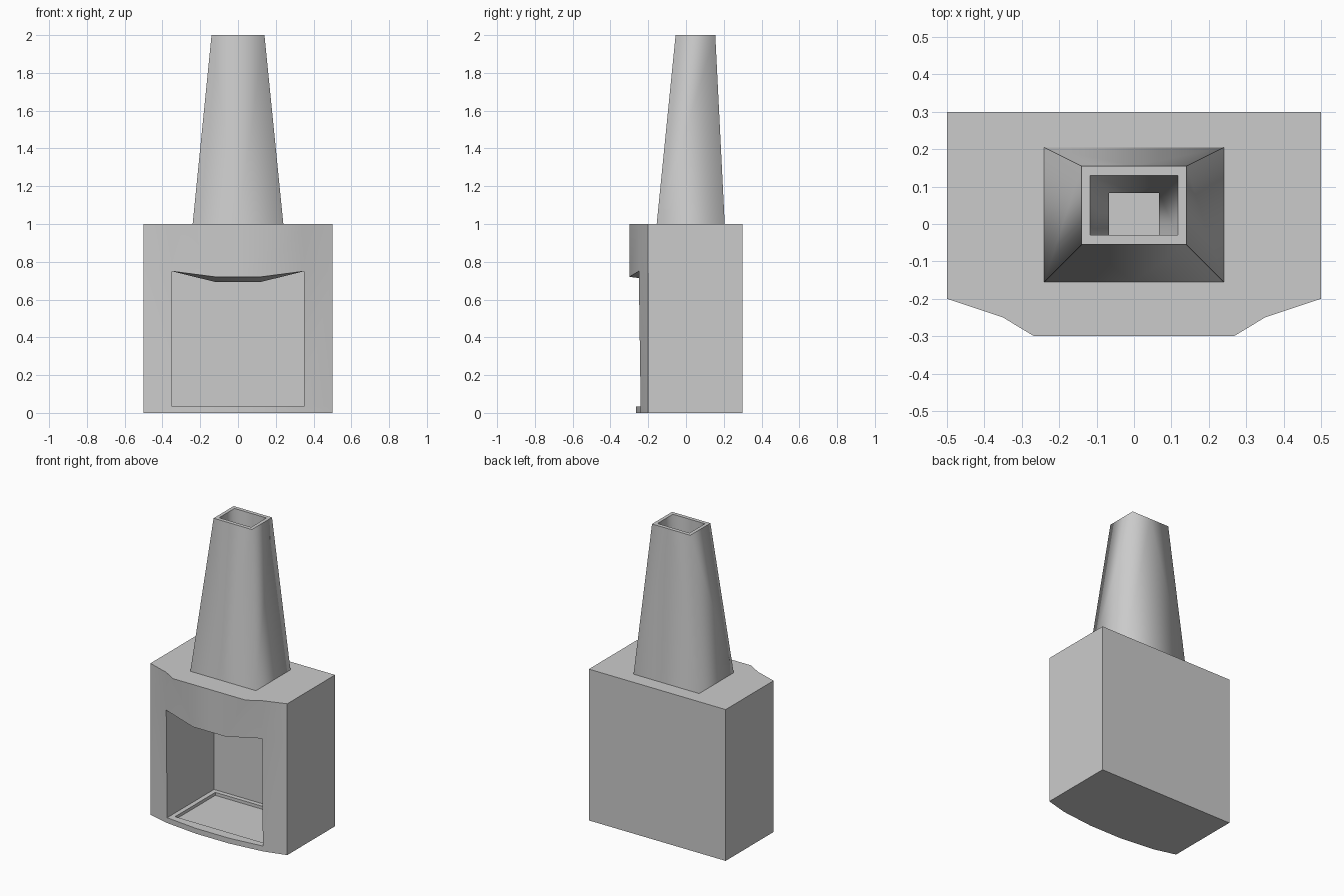
import bpy, bmesh, math

if "Cube" in bpy.data.objects:
    bpy.data.objects.remove(bpy.data.objects["Cube"])


def build(name, half_faces):
    """Make a mesh from right-half faces, mirrored across x = 0."""
    bm = bmesh.new()
    for pts in half_faces:
        for s in (1, -1):
            bm.faces.new([bm.verts.new((s * x, y, z)) for x, y, z in pts])
    bmesh.ops.remove_doubles(bm, verts=bm.verts, dist=0.0005)
    bmesh.ops.recalc_face_normals(bm, faces=bm.faces)
    for f in bm.faces:
        f.smooth = True
    mesh = bpy.data.meshes.new(name)
    bm.to_mesh(mesh)
    bm.free()
    ob = bpy.data.objects.new(name, mesh)
    bpy.context.collection.objects.link(ob)
    return ob


def ring(x, y0, y1, z):
    """Right half of a rectangle, front centre to back centre."""
    return [(0, y0, z), (x, y0, z), (x, y1, z), (0, y1, z)]


def bridge(a, b):
    """Quads between two point rows (repeated points give triangles)."""
    faces = []
    for i in range(len(a) - 1):
        pts = list(dict.fromkeys([a[i], a[i + 1], b[i + 1], b[i]]))
        faces.append(pts)
    return faces


# front surface rows, centre to outer edge, from ground to top
SILL, HEAD = 0.035, 0.75
bottom = [(0, -.265, 0), (.12, -.265, 0), (.35, -.24, 0), (.5, -.2, 0)]
sill = [(x, y, SILL) for x, y, z in bottom]
head = [(0, -.3, .72), (.12, -.3, .72), (.35, -.25, HEAD), (.5, -.2, HEAD)]
top = [(0, -.3, 1), (.267, -.3, 1), (.35, -.25, 1), (.5, -.2, 1)]

faces = bridge(bottom, sill) + bridge(head, top)
faces += bridge(sill[2:], head[2:])                      # jambs

# sides, back, base and top with an opening for the chimney
faces += [
    [bottom[3], sill[3], head[3], top[3], (.5, .3, 1), (.5, .3, 0)],
    [(0, .3, 0), (.5, .3, 0), (.5, .3, 1), (0, .3, 1)],
    bottom + [(.5, .3, 0), (0, .3, 0)],
    top + [(.5, .3, 1), (0, .3, 1)] + ring(.24, -.155, .205, 1)[::-1],
]

# firebox: walls, floor rim, recessed floor
BACK = .25
fb, fbc = (.35, BACK, SILL), (0, BACK, SILL)
cb, cbc = (.35, BACK, HEAD), (0, BACK, HEAD)
rim = ring(.32, -.2, .22, SILL)
pan = ring(.32, -.2, .22, .015)
faces += [[sill[2], fb, cb, head[2]], [fb, fbc, cbc, cb],
          [sill[0], sill[1], sill[2], rim[1], rim[0]],
          [sill[2], fb, rim[2], rim[1]], [fb, fbc, rim[3], rim[2]], pan]
faces += bridge(rim, pan)

# funnel-shaped firebox ceiling dropping to the flue mouth
mouth = ring(.12, -.08, .135, .693)
faces += bridge([head[0], head[1], head[2], cb, cbc],
                [mouth[0], mouth[1], mouth[1], mouth[2], mouth[3]])

body = build("fireplace_body", faces)
bpy.context.view_layer.objects.active = body
body.select_set(True)
bpy.ops.object.shade_smooth_by_angle(angle=math.radians(40))

# chimney: tapered stack, rim, narrowing flue and its lip
rows = [ring(.24, -.155, .205, 1), ring(.14, -.055, .155, 2),
        ring(.117, -.03, .13, 2), ring(.067, -.03, .083, .70), mouth]
stack = []
for a, b in zip(rows, rows[1:]):
    stack += bridge(a, b)
chimney = build("chimney", stack)

# horizontal edges stay crisp, the corners are shaded smooth
verts = chimney.data.vertices
for e in chimney.data.edges:
    a, b = (verts[i].co.z for i in e.vertices)
    on_rim = abs(a - 2) < .01 and abs(b - 2) < .01
    e.use_edge_sharp = on_rim or max(a, b) < .9
